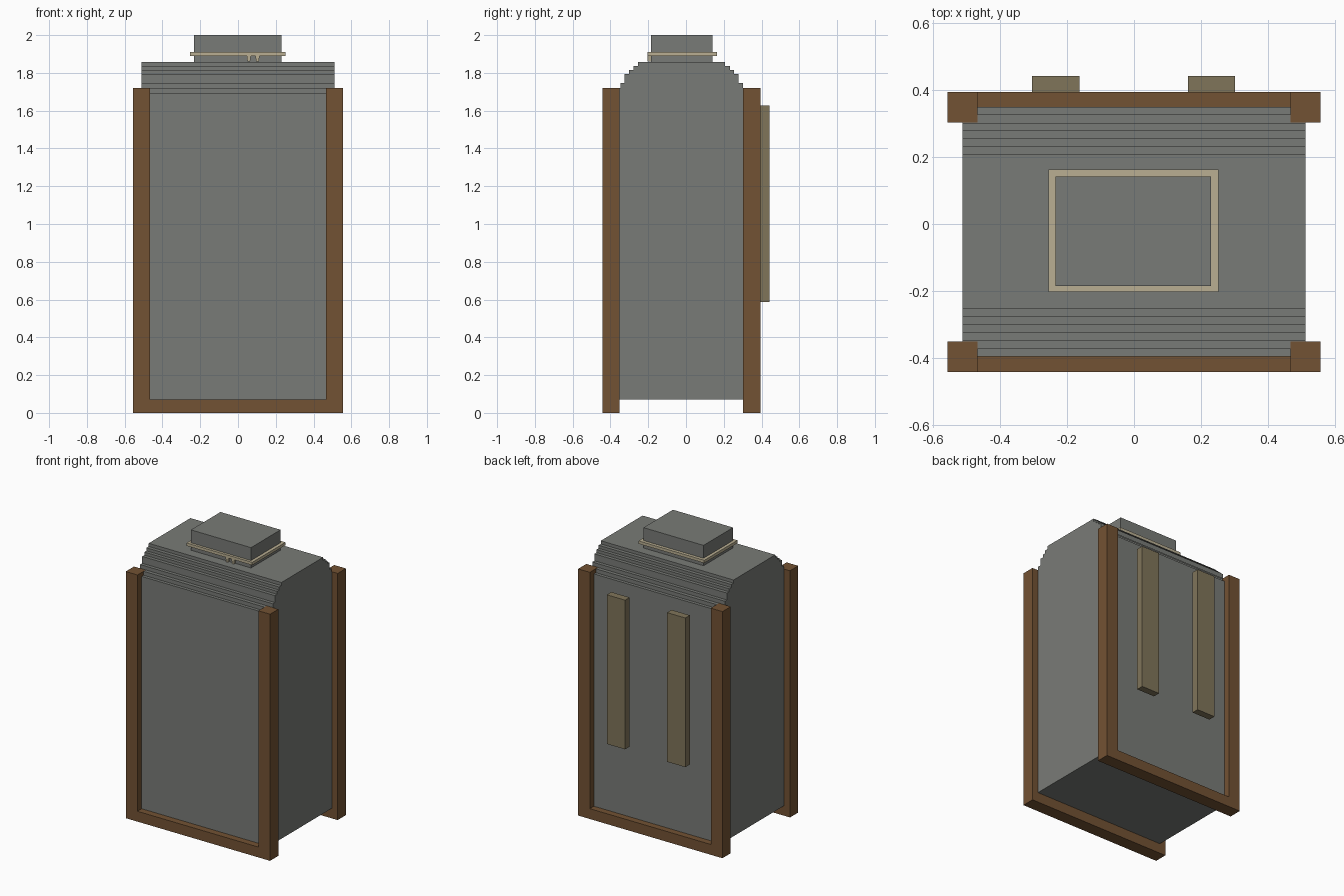
import bpy
import bmesh
from mathutils import Vector

cube = bpy.data.objects.get("Cube")
if cube:
    bpy.data.objects.remove(cube, do_unlink=True)


def material(name, r, g, b):
    m = bpy.data.materials.new(name)
    m.use_nodes = True
    m.diffuse_color = (r, g, b, 1)
    m.node_tree.nodes["Principled BSDF"].inputs["Base Color"].default_value = (r, g, b, 1)
    return m


GREY = material("grey canvas", 0.191, 0.198, 0.184)
BROWN = material("brown wood", 0.171, 0.084, 0.033)
TAN = material("tan strap", 0.216, 0.178, 0.102)
CREAM = material("cream rope", 0.49, 0.43, 0.29)


def extrude(name, points, offset, mat):
    """Extrude a closed planar outline along an offset vector."""
    bm = bmesh.new()
    face = bm.faces.new([bm.verts.new(p) for p in points])
    result = bmesh.ops.extrude_face_region(bm, geom=[face])
    moved = [g for g in result["geom"] if isinstance(g, bmesh.types.BMVert)]
    bmesh.ops.translate(bm, vec=Vector(offset), verts=moved)
    bmesh.ops.recalc_face_normals(bm, faces=bm.faces)
    mesh = bpy.data.meshes.new(name)
    bm.to_mesh(mesh)
    bm.free()
    mesh.materials.append(mat)
    obj = bpy.data.objects.new(name, mesh)
    bpy.context.collection.objects.link(obj)
    return obj


def box(name, x, y, z, mat):
    corners = [(x[0], y[0], z[0]), (x[1], y[0], z[0]), (x[1], y[1], z[0]), (x[0], y[1], z[0])]
    return extrude(name, corners, (0, 0, z[1] - z[0]), mat)


MID_Y = -0.023

# Bag body: stepped shoulder profile mirrored front to back
steps = [(0.372, 1.693), (0.35, 1.72), (0.325, 1.746), (0.302, 1.794),
         (0.278, 1.815), (0.255, 1.836), (0.23, 1.858)]
side = [(0.372, 0.07)]
for i, (half, top) in enumerate(steps):
    if i:
        side.append((half, steps[i - 1][1]))
    side.append((half, top))
outline = side + [(-h, z) for h, z in reversed(side)]
extrude("bag_body", [(-0.512, MID_Y + h, z) for h, z in outline], (1.024, 0, 0), GREY)

# Bag neck
box("bag_neck", (-0.234, 0.23), (-0.185, 0.141), (1.85, 2.0), GREY)

# U-shaped wooden frames, front and back
OUT, INN, TOP, SILL = 0.557, 0.467, 1.721, 0.072
u_shape = [(-OUT, 0), (OUT, 0), (OUT, TOP), (INN, TOP),
           (INN, SILL), (-INN, SILL), (-INN, TOP), (-OUT, TOP)]
for name, y in (("front_frame", -0.442), ("back_frame", 0.303)):
    extrude(name, [(x, y, z) for x, z in u_shape], (0, 0.091, 0), BROWN)

# Shoulder straps on the back
for name, x in (("right_strap", -0.304), ("left_strap", 0.161)):
    box(name, (x, x + 0.141), (0.392, 0.442), (0.586, 1.627), TAN)

# Rope ring round the neck
RZ = (1.89, 1.91)
box("rope_front", (-0.255, 0.252), (-0.203, -0.184), RZ, CREAM)
box("rope_back", (-0.255, 0.252), (0.14, 0.163), RZ, CREAM)
box("rope_right", (-0.255, -0.233), (-0.184, 0.14), RZ, CREAM)
box("rope_left", (0.229, 0.252), (-0.184, 0.14), RZ, CREAM)

# Hanging rope ends, tapering downwards
for name, x in (("rope_end_right", 0.057), ("rope_end_left", 0.103)):
    tail = [(x - 0.011, 1.892), (x + 0.011, 1.892), (x + 0.007, 1.86), (x - 0.007, 1.86)]
    extrude(name, [(px, -0.203, pz) for px, pz in tail], (0, 0.018, 0), CREAM)
